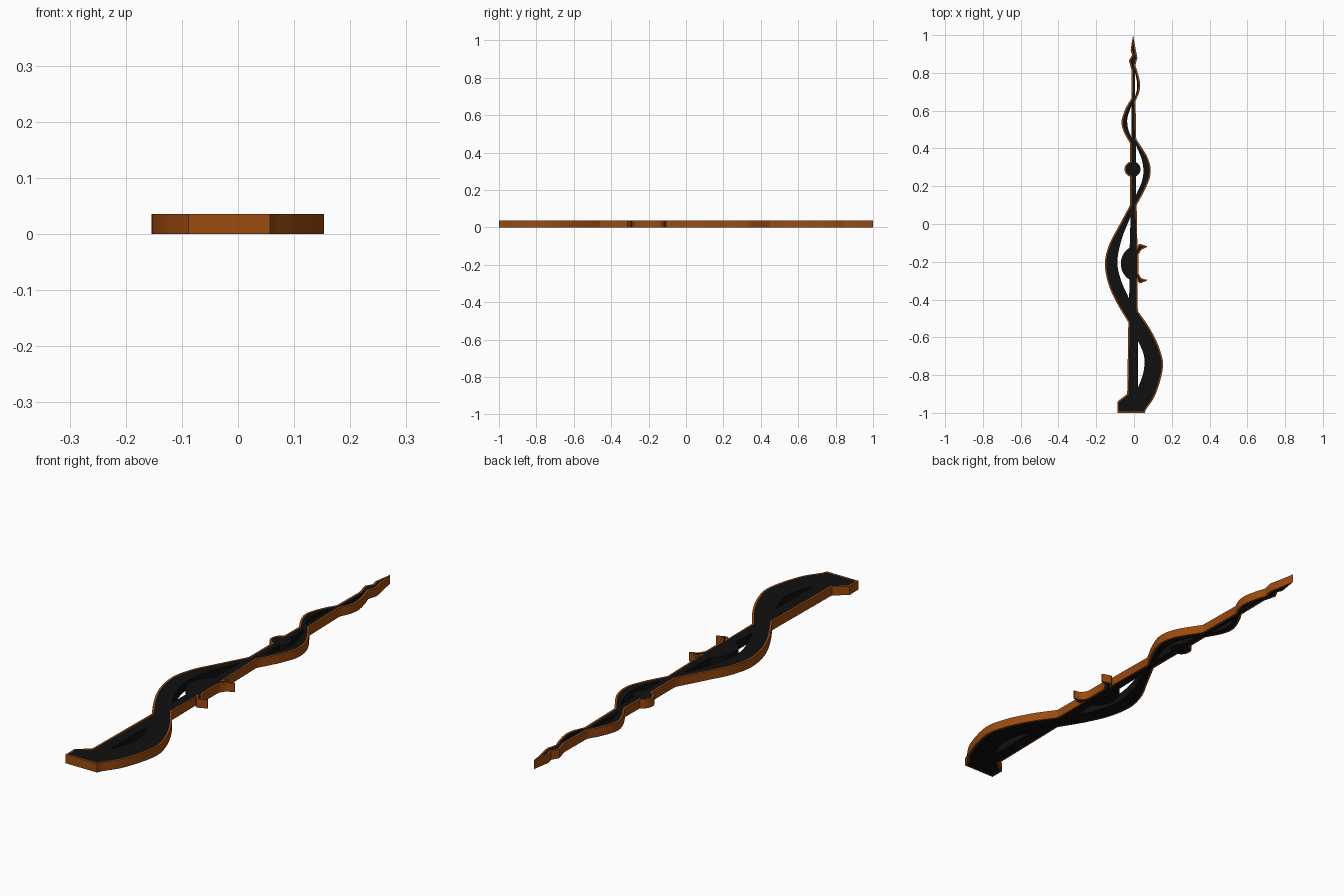
import bpy, bmesh
from math import cos, sin, radians
from mathutils import Vector

if "Cube" in bpy.data.objects:
    bpy.data.objects.remove(bpy.data.objects["Cube"])

H = 0.036      # thickness
RIM = 0.007    # width of the coloured edge trim


def smooth(pts, n=6):
    """Catmull-Rom curve through the points, ends included."""
    p = [Vector(q) for q in pts]
    p = [2 * p[0] - p[1]] + p + [2 * p[-1] - p[-2]]
    out = []
    for a, b, c, d in zip(p, p[1:], p[2:], p[3:]):
        for i in range(n):
            t = i / n
            out.append(0.5 * (2 * b + (c - a) * t + (2 * a - 5 * b + 4 * c - d) * t * t
                              + (3 * b - a - 3 * c + d) * t ** 3))
    return out + [p[-2]]


def arc(cx, cy, r, a0, a1, n=14):
    return [Vector((cx + r * cos(radians(a0 + (a1 - a0) * i / n)),
                    cy + r * sin(radians(a0 + (a1 - a0) * i / n)))) for i in range(n + 1)]


def line(*pts):
    return [Vector(p) for p in pts]


def inset(loop, w):
    """Mitred inward offset of a counter-clockwise loop."""
    out = []
    for i, p in enumerate(loop):
        d0 = (p - loop[i - 1]).normalized()
        d1 = (loop[(i + 1) % len(loop)] - p).normalized()
        n0, n1 = Vector((-d0.y, d0.x)), Vector((-d1.y, d1.x))
        m = (n0 + n1).normalized()
        out.append(p + m * w / max(m.dot(n0), 0.4))
    return out


# Outer silhouette, counter-clockwise from the foot
outline = (
    line((-0.088, -1), (0.057, -1))
    # lower right coil
    + smooth([(0.062, -0.985), (0.115, -0.90), (0.153, -0.76), (0.135, -0.66), (0.085, -0.555), (0.02, -0.46)])
    # crescent horns
    + smooth([(0.018, -0.295), (0.03, -0.314), (0.07, -0.299)], 3)
    + smooth([(0.069, -0.295), (0.04, -0.287), (0.024, -0.262)], 3)
    + smooth([(0.024, -0.162), (0.04, -0.137), (0.069, -0.122)], 3)
    + smooth([(0.07, -0.118), (0.03, -0.106), (0.018, -0.122)], 3)
    # upper right coils
    + smooth([(0.014, 0.10), (0.062, 0.19), (0.088, 0.27), (0.073, 0.35), (0.012, 0.45)])
    + smooth([(0.008, 0.65), (0.028, 0.70), (0.032, 0.745), (0.02, 0.80), (0.007, 0.84)])
    # pointed head
    + line((0.018, 0.88), (0.008, 0.93), (-0.005, 1), (-0.018, 0.92), (-0.01, 0.895), (-0.027, 0.865), (-0.012, 0.81))
    # left side coils and small disc
    + smooth([(-0.014, 0.665), (-0.045, 0.61), (-0.066, 0.545), (-0.055, 0.49), (-0.02, 0.425)])
    + arc(-0.008, 0.29, 0.042, 108, 252)
    + smooth([(-0.021, 0.10), (-0.08, -0.01), (-0.132, -0.11), (-0.154, -0.21), (-0.135, -0.32), (-0.09, -0.42), (-0.03, -0.52)])
    # stepped foot
    + line((-0.036, -0.90), (-0.088, -0.94))
)

# Openings between the shaft and the coils
holes = [
    smooth([(0.022, -0.62), (0.048, -0.68), (0.056, -0.735), (0.046, -0.80), (0.022, -0.865)]),
    arc(0.03, -0.21, 0.1, 238, 122) + line((-0.018, 0.04))
    + smooth([(-0.024, 0.025), (-0.065, -0.08), (-0.088, -0.20), (-0.068, -0.30), (-0.026, -0.395)]),
    line((0.011, 0.155)) + smooth([(0.016, 0.165), (0.04, 0.22), (0.05, 0.28), (0.04, 0.345), (0.011, 0.415)])
    + arc(-0.008, 0.29, 0.042, 63, -63, 10),
    smooth([(-0.014, 0.46), (-0.03, 0.50), (-0.036, 0.545), (-0.03, 0.58), (-0.012, 0.63)]),
    smooth([(0.004, 0.67), (0.015, 0.71), (0.016, 0.75), (0.004, 0.81)]),
]


def ring(bm, pts, z):
    vs = [bm.verts.new((p.x, p.y, z)) for p in pts]
    return vs, [bm.edges.new((vs[i - 1], vs[i])) for i in range(len(vs))]


def strip(bm, a, b, mat):
    for i in range(len(a)):
        bm.faces.new((a[i - 1], a[i], b[i], b[i - 1])).material_index = mat


bm = bmesh.new()
inner = inset(outline, RIM)
sides = []
for z in (0, H):
    out_v, _ = ring(bm, outline, z)
    in_v, edges = ring(bm, inner, z)
    hole_v = []
    for h in holes:
        vs, es = ring(bm, h, z)
        hole_v.append(vs)
        edges += es
    # dark face with openings, then coloured trim round it
    bmesh.ops.triangle_fill(bm, edges=edges, use_beauty=True)
    strip(bm, out_v, in_v, 1)
    sides.append((out_v, hole_v))
strip(bm, sides[0][0], sides[1][0], 1)
for a, b in zip(sides[0][1], sides[1][1]):
    strip(bm, a, b, 0)
bmesh.ops.recalc_face_normals(bm, faces=bm.faces)

mesh = bpy.data.meshes.new("coiled_staff")
bm.to_mesh(mesh)
bm.free()
for name, col in (("black", (0.005, 0.005, 0.005, 1)), ("orange_trim", (0.33, 0.07, 0.005, 1))):
    m = bpy.data.materials.new(name)
    m.diffuse_color = col
    m.use_nodes = True
    m.node_tree.nodes["Principled BSDF"].inputs["Base Color"].default_value = m.diffuse_color
    mesh.materials.append(m)
staff = bpy.data.objects.new("coiled_staff", mesh)
bpy.context.collection.objects.link(staff)
bpy.context.view_layer.objects.active = staff
staff.select_set(True)
bpy.ops.object.shade_smooth_by_angle(angle=radians(30))
